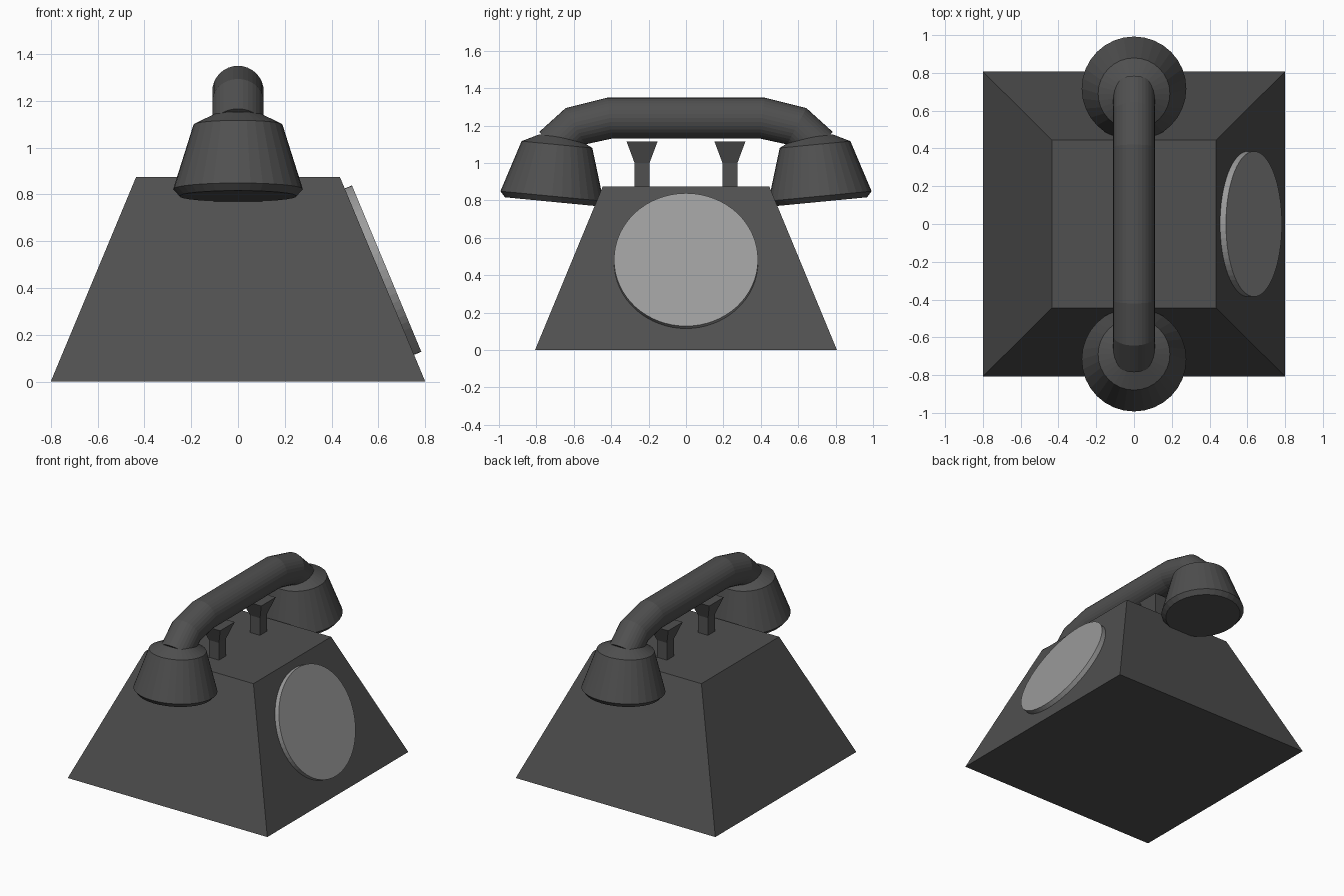
import bpy, bmesh, math
from mathutils import Matrix, Vector

cube = bpy.data.objects.get("Cube")
if cube:
    bpy.data.objects.remove(cube, do_unlink=True)


def make_material(name, value):
    mat = bpy.data.materials.new(name)
    mat.use_nodes = True
    colour = (value, value, value, 1)
    mat.diffuse_color = colour
    mat.node_tree.nodes["Principled BSDF"].inputs["Base Color"].default_value = colour
    return mat


charcoal = make_material("charcoal", 0.08)
light_grey = make_material("light grey", 0.33)


def loft(name, rings, mat, matrix=Matrix()):
    """Skin a list of equal-length point rings and cap both ends."""
    bm = bmesh.new()
    loops = [[bm.verts.new(matrix @ Vector(p)) for p in ring] for ring in rings]
    for a, b in zip(loops, loops[1:]):
        for i in range(len(a)):
            j = (i + 1) % len(a)
            bm.faces.new((a[i], a[j], b[j], b[i]))
    bm.faces.new(loops[0])
    bm.faces.new(loops[-1])
    bmesh.ops.recalc_face_normals(bm, faces=bm.faces)
    mesh = bpy.data.meshes.new(name)
    bm.to_mesh(mesh)
    bm.free()
    mesh.materials.append(mat)
    obj = bpy.data.objects.new(name, mesh)
    bpy.context.collection.objects.link(obj)
    return obj


def rect(hx, hy, z):
    return [(-hx, -hy, z), (hx, -hy, z), (hx, hy, z), (-hx, hy, z)]


def circle(r, z, n=32):
    angles = [math.tau * i / n for i in range(n)]
    return [(r * math.cos(a), r * math.sin(a), z) for a in angles]


# Tapered body
BASE, TOP, HEIGHT = 0.8, 0.435, 0.875
loft("body", [rect(BASE, 0.807, 0), rect(TOP, 0.445, HEIGHT)], charcoal)

# Round dial lying on the sloping +x side
slope = math.atan2(HEIGHT, BASE - TOP)
dial_pose = Matrix.Translation((0.635, 0, 0.483)) @ Matrix.Rotation(slope, 4, "Y")
loft("dial", [circle(0.385, -0.04, 64), circle(0.385, 0, 64)], light_grey, dial_pose)

# Cradle posts and tilted handset cups at both ends
for side, label in ((-1, "front"), (1, "back")):
    post = [rect(0.04, 0.04, 0.87), rect(0.04, 0.04, 1.0), rect(0.08, 0.083, 1.115)]
    loft(label + "_cradle", post, charcoal, Matrix.Translation((0, side * 0.235, 0)))

    pose = Matrix.Translation((0, side * 0.69, 1.098)) @ Matrix.Rotation(
        side * math.radians(5.5), 4, "X")
    profile = [(0.25, -0.307), (0.277, -0.277), (0.19, 0), (0.1, 0.045)]
    loft(label + "_cup", [circle(r, z) for r, z in profile], charcoal, pose)

# Bent tubular handle: each station is y, z and downward pitch
half = [(0.407, 1.24, 7), (0.592, 1.196, 28), (0.71, 1.085, 43)]
stations = [(-y, z, -pitch) for y, z, pitch in reversed(half)] + half
rings = []
for y, z, pitch in stations:
    pose = Matrix.Translation((0, y, z)) @ Matrix.Rotation(
        math.radians(-90 - pitch), 4, "X")
    rings.append([pose @ Vector(p) for p in circle(0.11, 0)])
loft("handset_handle", rings, charcoal)
